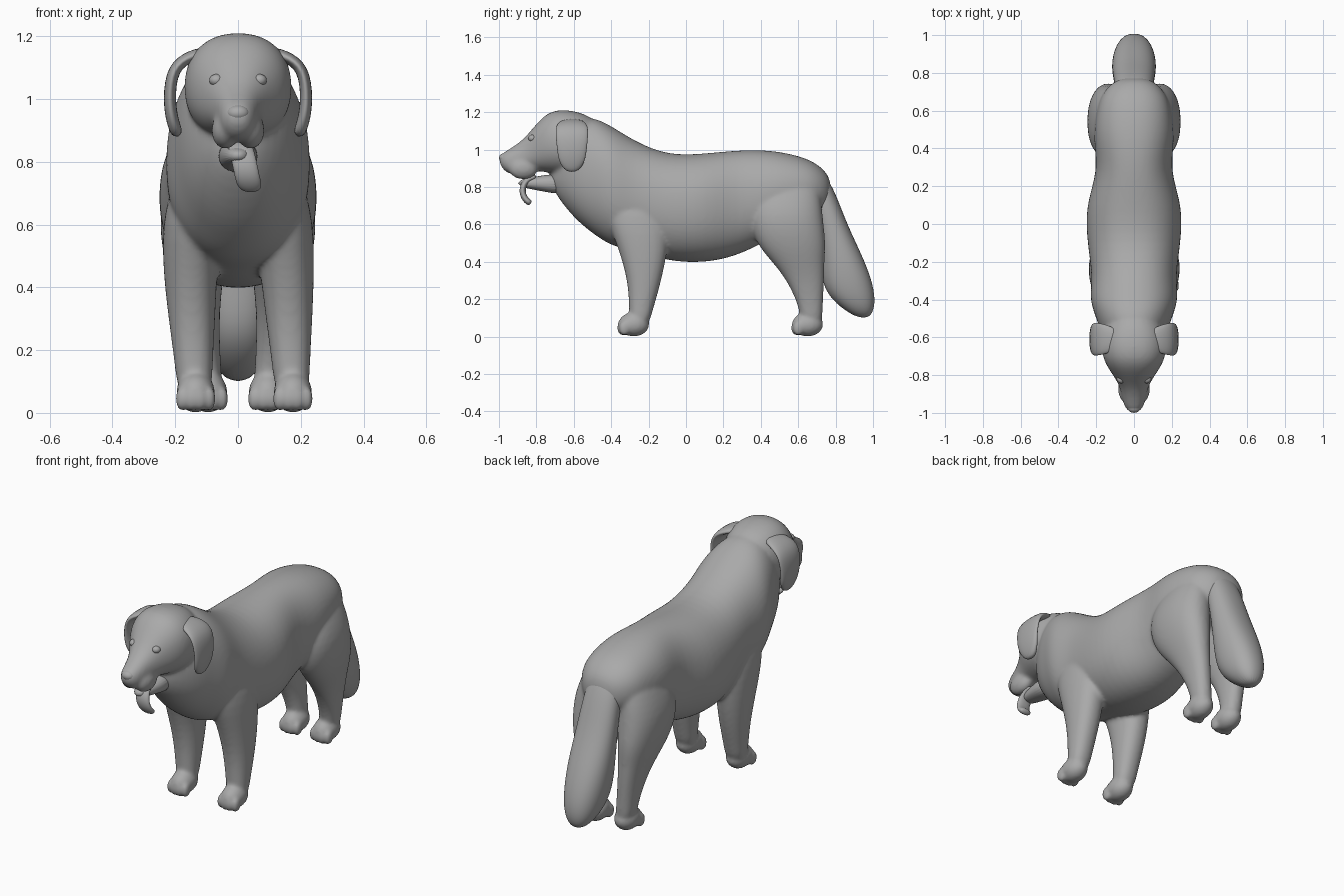
import bpy
import bmesh
import math
from mathutils import Vector, Matrix

cube = bpy.data.objects.get("Cube")
if cube:
    bpy.data.objects.remove(cube, do_unlink=True)

# Single plain coat colour
shade = (.4, .4, .4, 1)
grey = bpy.data.materials.new("plain_grey")
grey.use_nodes = True
grey.diffuse_color = shade
bsdf = next(node for node in grey.node_tree.nodes if node.type == 'BSDF_PRINCIPLED')
bsdf.inputs["Base Color"].default_value = shade

SIDES = 24


def rounded(value):
    """Slightly squared circle profile."""
    return math.copysign(abs(value) ** .9, value)


def loft(bm, rings):
    """Skin a closed tube over rings given as (centre, u axis, v axis)."""
    loops = []
    for centre, u_axis, v_axis in rings:
        loop = []
        for step in range(SIDES):
            angle = math.tau * step / SIDES
            offset = Vector(u_axis) * rounded(math.cos(angle)) + Vector(v_axis) * rounded(math.sin(angle))
            loop.append(bm.verts.new(Vector(centre) + offset))
        loops.append(loop)
    for lower, upper in zip(loops, loops[1:]):
        for step in range(SIDES):
            following = (step + 1) % SIDES
            bm.faces.new((lower[step], lower[following], upper[following], upper[step]))
    bm.faces.new(loops[0][::-1])
    bm.faces.new(loops[-1])


def lengthwise(bm, stations):
    """Stations along y: y, bottom z, top z, half width."""
    loft(bm, [((0, y, (bottom + top) / 2), (width, 0, 0), (0, 0, (top - bottom) / 2))
              for y, bottom, top, width in stations])


def upright(bm, stations, place):
    """Stations along z: z, y, half width, half depth; place gives x at a height."""
    loft(bm, [((place(z), y, z), (width, 0, 0), (0, depth, 0))
              for z, y, width, depth in stations])


def ribbon(bm, points, widths, across, thickness):
    """Thick strip following the points, spread along the across axis."""
    rings = []
    for index, (point, width) in enumerate(zip(points, widths)):
        tangent = points[min(index + 1, len(points) - 1)] - points[max(index - 1, 0)]
        normal = tangent.cross(across).normalized()
        rings.append((point, across * width, normal * thickness))
    loft(bm, rings)


def ball(bm, centre, scale):
    matrix = Matrix.Translation(centre) @ Matrix.Diagonal((*scale, 1))
    bmesh.ops.create_uvsphere(bm, u_segments=SIDES, v_segments=SIDES // 2, radius=1, matrix=matrix)


def finish(name, bm):
    """Turn the bmesh into a smooth, subdivided object."""
    bmesh.ops.recalc_face_normals(bm, faces=bm.faces)
    mesh = bpy.data.meshes.new(name)
    bm.to_mesh(mesh)
    bm.free()
    mesh.materials.append(grey)
    for face in mesh.polygons:
        face.use_smooth = True
    obj = bpy.data.objects.new(name, mesh)
    bpy.context.collection.objects.link(obj)
    subdivide = obj.modifiers.new("subdivide", 'SUBSURF')
    subdivide.levels = subdivide.render_levels = 2
    return obj


body = bmesh.new()

# Chest, neck ruff, barrel and rump
lengthwise(body, [
    (-.73, .8, .93, .06), (-.6, .63, 1.16, .17), (-.5, .55, 1.18, .2),
    (-.4, .48, 1.13, .24), (-.28, .46, 1.05, .22), (-.1, .4, .97, .25), (.1, .39, .98, .26),
    (.28, .43, 1, .19), (.45, .52, 1, .22), (.6, .6, .97, .2), (.7, .64, .93, .17),
    (.78, .7, .85, .08)])

# Skull and muzzle
lengthwise(body, [
    (-.45, .87, 1.15, .1), (-.58, .86, 1.21, .18), (-.72, .87, 1.22, .17),
    (-.8, .89, 1.14, .11), (-.87, .87, 1.05, .07), (-.95, .86, 1, .06), (-1, .92, .97, .03)])

FRONT_LEG = [(.9, -.27, .05, .1), (.7, -.27, .11, .19), (.5, -.23, .09, .14),
             (.3, -.22, .075, .09), (.15, -.24, .06, .065), (.05, -.25, .055, .05)]
HIND_LEG = [(.92, .58, .05, .08), (.8, .55, .1, .17), (.65, .53, .12, .2), (.5, .56, .1, .19),
            (.4, .6, .08, .14), (.3, .64, .06, .1), (.15, .67, .05, .06), (.05, .67, .05, .06)]


def paw(x, y):
    """Rounded foot with four toes."""
    ball(body, (x, y, .065), (.063, .085, .065))
    for toe in (-1.5, -.5, .5, 1.5):
        ball(body, (x + toe * .03, y - .065 + abs(toe) * .01, .045), (.02, .03, .04))


# Legs, paws and hanging lips on both sides; the front pair stands a little to the left
for side in (-1, 1):
    upright(body, FRONT_LEG,
            lambda z: side * (.155 - max(0, z - .6) * .3) + .02 * max(0, 1 - 2 * z))
    upright(body, HIND_LEG, lambda z: side * (.09 + z / 10 - max(0, z - .6) * .35))
    paw(side * .155 + .02, -.28)
    paw(side * .095, .65)
    ball(body, (side * .04, -.87, .9), (.045, .08, .06))

# Fuse the overlapping volumes into one soft skin
skin = finish("body", body)
fuse = skin.modifiers.new("fuse", 'REMESH')
fuse.mode = 'VOXEL'
fuse.voxel_size = .01
fuse.use_smooth_shade = True
soften = skin.modifiers.new("soften", 'SMOOTH')
soften.iterations = 8

# Bushy hanging tail
bm = bmesh.new()
upright(bm, [(.93, .65, .07, .05), (.8, .72, .1, .07), (.6, .78, .11, .08), (.4, .84, .12, .12),
             (.25, .87, .11, .14), (.15, .92, .08, .09), (.1, .95, .03, .03)], lambda z: 0)
finish("tail", bm)

# Drooping ears rooted on the skull, and eyes
EAR = [(.08, 1.15), (.15, 1.14), (.21, 1.1), (.22, 1), (.21, .93), (.19, .88)]
for side, label in ((-1, "right"), (1, "left")):
    bm = bmesh.new()
    ribbon(bm, [Vector((side * x, -.61, z)) for x, z in EAR],
           (.05, .08, .09, .08, .07, .03), Vector((0, 1, 0)), .02)
    finish(label + "_ear", bm)

    bm = bmesh.new()
    ball(bm, (side * .068, -.82, 1.06), (.024, .024, .02))
    finish(label + "_eye", bm)

# Nose pad
bm = bmesh.new()
ball(bm, (0, -.97, .955), (.036, .03, .026))
finish("nose", bm)

# Open lower jaw
bm = bmesh.new()
lengthwise(bm, [(-.64, .75, .88, .07), (-.78, .78, .86, .06), (-.9, .8, .84, .03)])
finish("lower_jaw", bm)

# Lolling tongue bent over the jaw along an arc
bm = bmesh.new()
arc = []
for step in range(8):
    angle = math.pi * step / 8
    arc.append(Vector((.006 * step, -.8 - .075 * math.sin(angle), .78 + .075 * math.cos(angle))))
ribbon(bm, arc, [.04] * 7 + [.03], Vector((1, 0, 0)), .017)
finish("tongue", bm)
